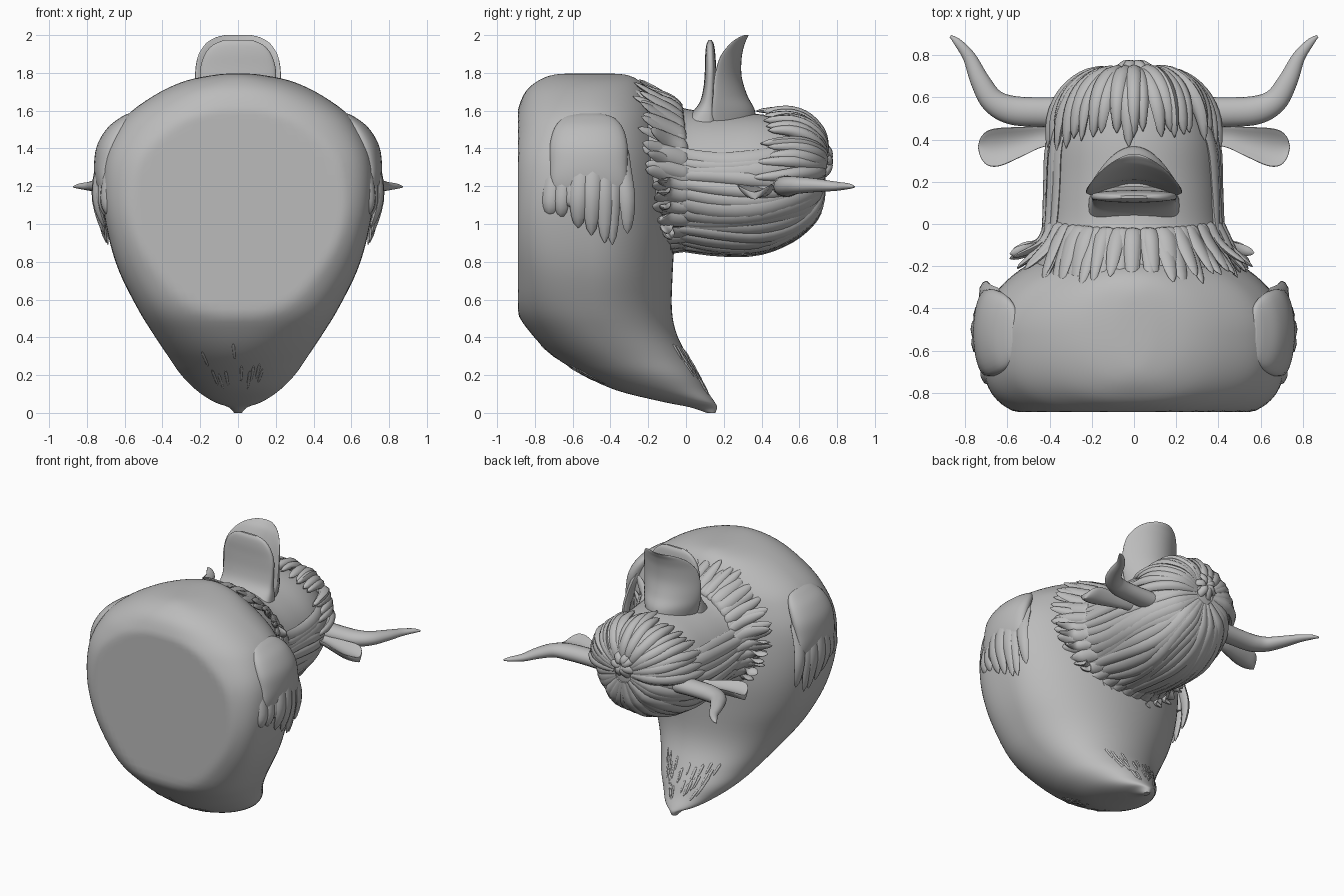
import bpy, bmesh, math, random
from mathutils import Vector

cube = bpy.data.objects.get("Cube")
if cube:
    bpy.data.objects.remove(cube, do_unlink=True)
random.seed(4)

grey = bpy.data.materials.new("plain_grey")
grey.use_nodes = True
grey.diffuse_color = (0.5, 0.5, 0.5, 1)
grey.node_tree.nodes["Principled BSDF"].inputs["Base Color"].default_value = (0.5, 0.5, 0.5, 1)


def row(rows, t):
    """Catmull-Rom value of a table of rows at float index t."""
    i = max(0, min(int(t), len(rows) - 2))
    f = t - i
    a, b, c, d = (rows[max(0, min(j, len(rows) - 1))] for j in range(i - 1, i + 3))
    return [0.5 * (2 * q + (r - p) * f + (2 * p - 5 * q + 4 * r - s) * f * f
                   + (3 * q - p - 3 * r + s) * f ** 3) for p, q, r, s in zip(a, b, c, d)]


def skin(bm, rings):
    """Join rings of points into a closed skin."""
    vs = [[bm.verts.new(p) for p in ring] for ring in rings]
    n = len(vs[0])
    for a, b in zip(vs, vs[1:]):
        for k in range(n):
            bm.faces.new((a[k], a[(k + 1) % n], b[(k + 1) % n], b[k]))
    bm.faces.new(vs[0][::-1])
    bm.faces.new(vs[-1])


def finish(name, bm, mirror=False, angle=50):
    bmesh.ops.recalc_face_normals(bm, faces=bm.faces)
    mesh = bpy.data.meshes.new(name)
    bm.to_mesh(mesh)
    bm.free()
    mesh.materials.append(grey)
    ob = bpy.data.objects.new(name, mesh)
    bpy.context.collection.objects.link(ob)
    if mirror:
        ob.modifiers.new("Mirror", "MIRROR").use_mirror_merge = False
    bpy.ops.object.select_all(action="DESELECT")
    ob.select_set(True)
    bpy.context.view_layer.objects.active = ob
    bpy.ops.object.shade_smooth_by_angle(angle=math.radians(angle))


def loft(name, rows, section, per=5, seg=48, mirror=False):
    bm = bmesh.new()
    steps = (len(rows) - 1) * per
    skin(bm, [[section(row(rows, i / per), math.tau * k / seg) for k in range(seg)]
              for i in range(steps + 1)])
    finish(name, bm, mirror)


def lock(bm, pts, centre, width, thick, blunt=0.5, steps=12):
    """A ridged, pointed lock of hair along pts, lying flat around centre."""
    path = [Vector(row(pts, i / steps * (len(pts) - 1))) for i in range(steps + 1)]
    rings = []
    for i, p in enumerate(path):
        tan = (path[min(i + 1, steps)] - path[max(i - 1, 0)]).normalized()
        side = tan.cross(p - Vector(centre)).normalized()
        out = side.cross(tan)
        f = i / steps
        w = max(0.06, min(1, 0.35 + f * 4) * (1 - f ** 4) ** blunt)
        rings.append([p + side * (width * w * math.cos(a)) + out * (thick * w * math.sin(a))
                      for a in (math.tau * k / 8 for k in range(8))])
    skin(bm, rings)


def power(v, e):
    return math.copysign(abs(v) ** e, v)


# Body: z, back y, front y, half width; flat where it meets the base plane
BODY = [(0.0, .11, .155, .02), (.03, .02, .165, .05), (.06, -.13, .15, .13), (.12, -.37, .11, .22),
        (.2, -.54, .07, .3), (.3, -.7, .01, .37), (.42, -.82, -.05, .45), (.55, -.9, -.075, .53),
        (.75, -.925, -.07, .63), (.95, -.94, -.06, .69), (1.15, -.94, -.07, .72),
        (1.35, -.935, -.09, .71), (1.5, -.915, -.12, .645), (1.6, -.892, -.15, .56),
        (1.7, -.85, -.2, .41), (1.76, -.78, -.25, .27), (1.79, -.7, -.32, .12), (1.797, -.6, -.42, .03)]


def body_section(r, a):
    z, y0, y1, w = r
    s, c = math.sin(a), math.cos(a)
    e = min(1, .5 + .25 * (abs(z - 1.05) / .55) ** 2) if s < 0 else 1
    return (w * power(c, e), max(-.89, (y0 + y1) / 2 + (y1 - y0) / 2 * power(s, e)), z)


loft("body", BODY, body_section, 4, 80)

# Head: y, lower z, upper z, half width
HEAD = [(-.3, .85, 1.72, .5), (-.12, .88, 1.66, .44), (0, .87, 1.61, .41), (.2, .85, 1.59, .4),
        (.4, .86, 1.58, .385), (.55, .92, 1.55, .325), (.65, 1.0, 1.49, .25),
        (.71, 1.1, 1.42, .16), (.735, 1.24, 1.3, .03)]


def head_section(r, a, lift=0.0):
    y, z0, z1, w = r
    return (math.cos(a) * (w + lift), y, (z0 + z1) / 2 + math.sin(a) * ((z1 - z0) / 2 + lift))


loft("head", HEAD, head_section)
CORE = (0, .3, 1.22)

# Long hair sweeping from the crown over the back of the head
bm = bmesh.new()
COUNT = 32
for i in range(COUNT):
    a = math.radians(-202 + 224 * i / (COUNT - 1))
    end = 1 + random.uniform(-.25, .3)
    sway = random.uniform(.03, .08)
    pts = [head_section(row(HEAD, 7.7 + (end - 7.7) * j / 7), a + sway * math.sin(j + i), .002)
           for j in range(8)]
    lock(bm, pts, CORE, random.uniform(.04, .055), random.uniform(.014, .032), .4, 20)
finish("back_hair", bm)

# Fringe over the forehead
bm = bmesh.new()
for i in range(23):
    a = math.radians(6 + 168 * i / 22)
    end = 4 + random.uniform(-.3, .25)
    lean = random.uniform(-.03, .03)
    pts = [head_section(row(HEAD, 7.7 + (end - 7.7) * j / 5), a + lean * j / 2,
                        .05 * math.sin(math.pi * (j + .4) / 6)) for j in range(6)]
    lock(bm, pts, CORE, random.uniform(.034, .046), random.uniform(.028, .044), .6, 14)
finish("fringe", bm)

# Small ragged tuft on the crown
bm = bmesh.new()
for i in range(7):
    a = math.tau * i / 7 + random.uniform(-.3, .3)
    d = Vector((math.cos(a), 0, math.sin(a)))
    reach = random.uniform(.08, .13)
    pts = [Vector((0, y, 1.34)) + d * r for y, r in ((.73, .005), (.76, .035), (.735, .08), (.68, reach))]
    lock(bm, pts, CORE, .028, .018)
finish("crown_tuft", bm)

# Ragged collar flaring from the neck
bm = bmesh.new()
for layer, count in ((0, 40), (1, 34)):
    for i in range(count):
        a = math.tau * (i + layer / 2) / count + random.uniform(-.03, .03)
        s, c = math.sin(a), math.cos(a)
        k = random.uniform(-.04, .04)
        tip = (c * (.555 + k), -.2 - .11 * max(s, -.5) + k + .03 * layer, 1.29 + s * (.47 + k / 2))
        start = head_section(row(HEAD, 2.2 - .35 * max(s, 0)), a, -.01)
        mid = head_section(row(HEAD, 1.2), a, .012 + .012 * layer)
        lock(bm, [start, mid, tip], (0, 0, 1.25), random.uniform(.036, .048), .02, .7)
finish("neck_collar", bm)

# Horns
bm = bmesh.new()
HORN = [(.25, .53, 1.2, .075), (.44, .53, 1.2, .07), (.58, .54, 1.2, .068), (.67, .585, 1.205, .058),
        (.73, .68, 1.205, .046), (.78, .79, 1.2, .031), (.835, .86, 1.2, .019), (.87, .89, 1.197, .006)]
rings = []
for i in range(43):
    x, y, z, r = row(HORN, i / 6)
    a, b = (row(HORN, max(0, min(7, i / 6 + d))) for d in (-.1, .1))
    tan = Vector((b[0] - a[0], b[1] - a[1], 0)).normalized()
    side = Vector((-tan.y, tan.x, 0))
    rings.append([Vector((x, y, z)) + side * (r * math.cos(q)) + Vector((0, 0, r * .8 * math.sin(q)))
                  for q in (math.tau * k / 20 for k in range(20))])
skin(bm, rings)
finish("horns", bm, True)

# Ears: x, y centre, half height; cupped towards the face
EAR = [(.32, .42, .045), (.43, .415, .05), (.53, .39, .07), (.63, .366, .09),
       (.69, .36, .084), (.725, .362, .05), (.738, .365, .01)]


def ear_section(r, a):
    x, y, h = r
    u = math.cos(a)
    return (x, y + h * u, 1.15 + .6 * h * u * u + .02 * math.sin(a) + .02 * (.74 - x) / .4)


loft("ears", EAR, ear_section, 5, 24, True)

# Upper bill: z, middle y, side y, thickness, half width
UPPER = [(1.5, .37, .15, .2, .18), (1.6, .365, .15, .17, .21), (1.68, .325, .15, .12, .225),
         (1.78, .295, .155, .08, .228), (1.88, .295, .18, .05, .215), (1.95, .31, .23, .035, .175),
         (1.985, .325, .275, .02, .125), (2.0, .332, .31, .01, .07)]


def upper_section(r, a):
    z, ym, ys, th, w = r
    u, s = math.cos(a), math.sin(a)
    arch = ys + (ym - th / 2 - ys) * (1 - u * u)
    return (w * u, arch + s * th / 2, z)


loft("upper_bill", UPPER, upper_section)

# Lower bill: z, lower y, upper y, half width
LOWER = [(1.5, -.06, .2, .22), (1.58, .02, .18, .21), (1.64, .07, .165, .2), (1.72, .092, .16, .2),
         (1.82, .1, .16, .2), (1.9, .102, .155, .175), (1.95, .108, .148, .13), (1.975, .12, .135, .07)]
loft("lower_bill", LOWER, lambda r, a: (
    r[3] * math.cos(a), (r[1] + r[2]) / 2 + (r[2] - r[1]) / 2 * power(math.sin(a), .6), r[0]))

# Wing shoulders: z, x centre, half depth, half thickness
WING = [(1.585, .565, .06, .015), (1.565, .58, .13, .04), (1.51, .62, .18, .07), (1.42, .665, .205, .08),
        (1.32, .692, .205, .07), (1.22, .705, .2, .05), (1.12, .7, .17, .025)]
loft("wing_shoulders", WING, lambda r, a: (
    r[1] + r[3] * math.cos(a), -.515 + r[2] * math.sin(a), r[0]), 5, 32, True)

# Wing feathers: start y, tip y, tip z
bm = bmesh.new()
for y0, y1, z1 in ((-.68, -.72, 1.04), (-.63, -.66, 1.03), (-.6, -.6, 1.1), (-.54, -.57, .98),
                   (-.49, -.5, .94), (-.45, -.43, .9), (-.4, -.39, .89), (-.36, -.31, .95)):
    edge = abs(y0 + .51)
    pts = [(.68 - edge * .35, y0, 1.46), (.742 - edge * .35, y0 * .5 + y1 * .5, 1.28),
           (.755 - edge * .3, y1, 1.12), (.71 - edge * .2, y1, z1)]
    lock(bm, pts, (0, -.5, 1.2), random.uniform(.045, .055), .026, .6)
finish("wing_feathers", bm, True)

# Fine plumage on both sides of the tail
bm = bmesh.new()
for i in range(46):
    z = random.uniform(.09, .28)
    r0, r1 = (next(row(BODY, j / 20) for j in range(320) if row(BODY, j / 20)[0] >= h) for h in (z + .08, z))
    a = random.choice((1, 1, -1)) * math.pi / 2 + random.uniform(-.6, .6)
    lock(bm, [body_section(r0, a), body_section(r1, a)], (0, -.3, .3), .008, .006, .6, 5)
finish("tail_plumage", bm)
